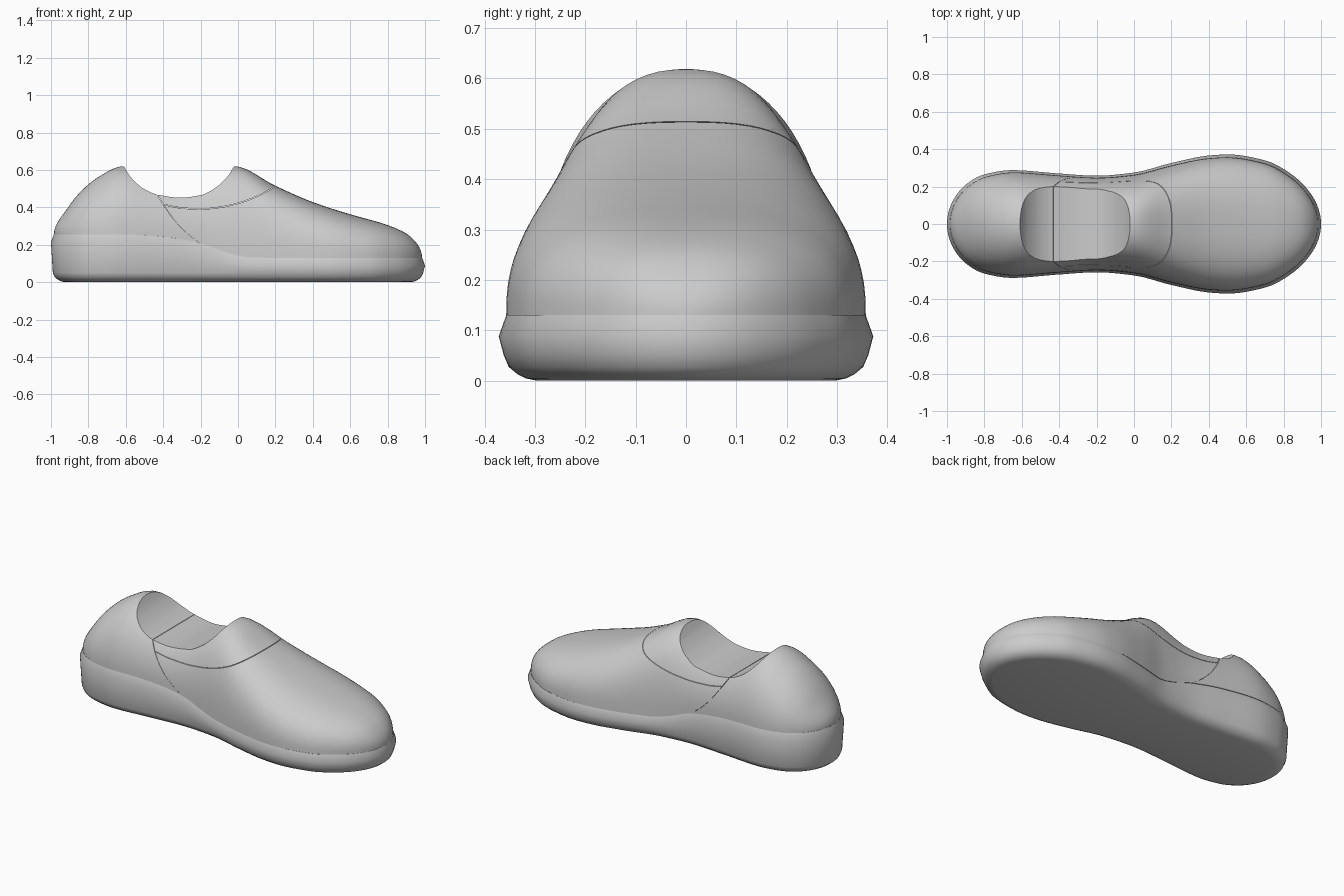
import bpy, bmesh, math

cube = bpy.data.objects.get("Cube")
if cube:
    bpy.data.objects.remove(cube, do_unlink=True)

grey = bpy.data.materials.new("soft grey")
grey.use_nodes = True
grey.diffuse_color = (0.6, 0.6, 0.6, 1)
grey.node_tree.nodes["Principled BSDF"].inputs["Base Color"].default_value = grey.diffuse_color


def curve(points, length=None):
    """Smooth curve through (x, value) points; with a length, both ends round off."""
    def key(x):
        return math.acos(max(-1, min(1, -x / length))) if length else x
    ks = [key(p[0]) for p in points]
    vs = [p[1] for p in points]
    last = len(ks) - 1
    slopes = [(vs[i + 1] - vs[i]) / (ks[i + 1] - ks[i]) for i in range(last)]
    tans = [slopes[0]]
    for a, b in zip(slopes, slopes[1:]):
        tans.append(2 * a * b / (a + b) if a * b > 0 else 0)
    tans.append(slopes[-1])

    def value(x):
        k = max(ks[0], min(ks[-1], key(x)))
        i = 0
        while i < last - 1 and k > ks[i + 1]:
            i += 1
        d = ks[i + 1] - ks[i]
        t = (k - ks[i]) / d
        return ((1 + 2 * t) * (1 - t) ** 2 * vs[i] + t * (1 - t) ** 2 * d * tans[i]
                + t * t * (3 - 2 * t) * vs[i + 1] + t * t * (t - 1) * d * tans[i + 1])
    return value


def make_object(name, verts, faces):
    bm = bmesh.new()
    vs = [bm.verts.new(v) for v in verts]
    for f in faces:
        bm.faces.new([vs[i] for i in dict.fromkeys(f)])
    bmesh.ops.remove_doubles(bm, verts=bm.verts, dist=1e-5)
    bmesh.ops.recalc_face_normals(bm, faces=bm.faces)
    mesh = bpy.data.meshes.new(name)
    bm.to_mesh(mesh)
    bm.free()
    mesh.materials.append(grey)
    obj = bpy.data.objects.new(name, mesh)
    bpy.context.collection.objects.link(obj)
    return obj


def prism(name, profile):
    """Extrude an x-z profile right across the shoe."""
    n = len(profile)
    verts = [(x, y, z) for y in (-0.6, 0.6) for x, z in profile]
    faces = [range(n), range(n, 2 * n)]
    faces += [(i, (i + 1) % n, n + (i + 1) % n, n + i) for i in range(n)]
    obj = make_object(name, verts, faces)
    obj.hide_render = True
    return obj


def only(obj):
    bpy.ops.object.select_all(action='DESELECT')
    obj.select_set(True)
    bpy.context.view_layer.objects.active = obj


def cut(obj, cutter, operation):
    only(obj)
    mod = obj.modifiers.new("cut", 'BOOLEAN')
    mod.operation, mod.object, mod.solver = operation, cutter, 'EXACT'
    bpy.ops.object.modifier_apply(modifier=mod.name)
    bpy.data.objects.remove(cutter, do_unlink=True)


def smooth(obj):
    only(obj)
    bpy.ops.object.shade_smooth_by_angle(angle=math.radians(35))


# Main curves: outline half width, sole line, crest height, section fullness
width = curve([(-1, 0), (-0.95, 0.155), (-0.9, 0.21), (-0.8, 0.265), (-0.65, 0.288),
               (-0.4, 0.27), (-0.2, 0.258), (0, 0.275), (0.2, 0.326), (0.4, 0.366),
               (0.5, 0.372), (0.7, 0.34), (0.85, 0.26), (0.95, 0.155), (1, 0)], 1)
sole_line = curve([(-1, 0.255), (-0.6, 0.255), (-0.4, 0.243), (-0.2, 0.208),
                   (-0.05, 0.155), (0.05, 0.133), (0.2, 0.13), (1, 0.13)])
LENGTH = 0.984
crest = curve([(-LENGTH, 0.255), (-0.93, 0.37), (-0.85, 0.475), (-0.75, 0.56), (-0.61, 0.62),
               (-0.45, 0.585), (-0.3, 0.56), (-0.15, 0.59), (-0.02, 0.62), (0.2, 0.515),
               (0.4, 0.428), (0.6, 0.363), (0.8, 0.305), (0.9, 0.26), (0.95, 0.215),
               (LENGTH, 0.13)], LENGTH)
fullness = curve([(-1, 2), (-0.3, 2.1), (-0.02, 2.35), (0.15, 2.6), (1, 2.4)])

# Sole: outline rings, inset along the outline normal
N = 72
outline = []
for k in range(2 * N):
    a = math.pi * k / N
    x = -math.cos(a)
    outline.append((x, width(x) * (1 if k < N else -1) if k % N else 0))
rings = [(0.0, 0.075), (0.004, 0.055), (0.012, 0.038), (0.027, 0.02), (0.05, 0.01),
         (None, 0), (None, 0.015)]
verts, faces = [], []
for r, (z, inset) in enumerate(rings):
    for k, (x, y) in enumerate(outline):
        (x0, y0), (x1, y1) = outline[k - 1], outline[(k + 1) % (2 * N)]
        d = math.hypot(x1 - x0, y1 - y0)
        top = sole_line(x) - (0.042 if r == len(rings) - 2 else 0)
        verts.append((x + inset * (y1 - y0) / d, y - inset * (x1 - x0) / d,
                      top if z is None else z))
for r in range(len(rings) - 1):
    for k in range(2 * N):
        a, b = r * 2 * N + k, r * 2 * N + (k + 1) % (2 * N)
        faces.append((a, b, b + 2 * N, a + 2 * N))
for base in (0, (len(rings) - 1) * 2 * N):
    for k in range(N):
        faces.append([base + i % (2 * N) for i in (k, k + 1, 2 * N - k - 1, 2 * N - k)])
smooth(make_object("sole", verts, faces))


def upper(name):
    """Domed solid for the whole upper, before it is split into panels."""
    m, verts, faces = 40, [], []
    for i in range(N + 1):
        x = -LENGTH * math.cos(math.pi * i / N)
        w = 0.96 * width(x / LENGTH)
        base = sole_line(x)
        h, e = crest(x) - base, 2 / fullness(x)
        if i in (0, N):
            w = h = 0
        for j in range(m + 1):
            c, s = math.cos(math.pi * j / m), max(0, math.sin(math.pi * j / m))
            verts.append((x, math.copysign(abs(c) ** e, c) * w, base + h * s ** e))
    s = m + 1
    for i in range(N):
        for j in range(s):
            a, b = i * s + j, i * s + (j + 1) % s
            faces.append((a, b, b + s, a + s))
    return make_object(name, verts, faces)


# Foot opening and panel seams, as x-z profiles
def sample(points, steps=32):
    f = curve(points)
    a, b = points[0][0], points[-1][0]
    return [(a + (b - a) * i / steps, f(a + (b - a) * i / steps)) for i in range(steps + 1)]


opening = sample([(-0.635, 0.67), (-0.61, 0.62), (-0.57, 0.557), (-0.5, 0.497), (-0.43, 0.468),
                  (-0.31, 0.452), (-0.2, 0.465), (-0.12, 0.505), (-0.06, 0.56),
                  (-0.02, 0.62), (0.01, 0.67)], 48) + [(0.01, 0.9), (-0.635, 0.9)]
heel_seam = sample([(-0.4, 0.415), (-0.33, 0.32), (-0.27, 0.26), (-0.2, 0.207)], 16)
heel_top = [(-0.435, 0.9), (-0.432, 0.47)]
collar_seam = sample([(-0.4, 0.415), (-0.3, 0.396), (-0.2, 0.391), (-0.1, 0.4), (0, 0.422),
                      (0.1, 0.459), (0.2, 0.513), (0.25, 0.545)])


def shift(points, dx, dz):
    return [(x + dx, z + dz) for x, z in points]


GAP = 0.0015
panels = {
    "heel_panel": shift(heel_top + heel_seam, -GAP, 0)
    + [(-0.2 - GAP, 0), (-1.2, 0), (-1.2, 0.9)],
    "collar_panel": shift(heel_top, GAP, 0) + shift(collar_seam, GAP, GAP) + [(0.25, 0.9)],
    "front_panel": shift(heel_seam[::-1], GAP, -GAP) + shift(collar_seam[1:], GAP, -GAP)
    + [(0.25, 0.9), (1.2, 0.9), (1.2, 0), (-0.2 + GAP, 0)],
}
for name, profile in panels.items():
    panel = upper(name)
    cut(panel, prism("panel_cutter", profile), 'INTERSECT')
    cut(panel, prism("opening_cutter", opening), 'DIFFERENCE')
    smooth(panel)
